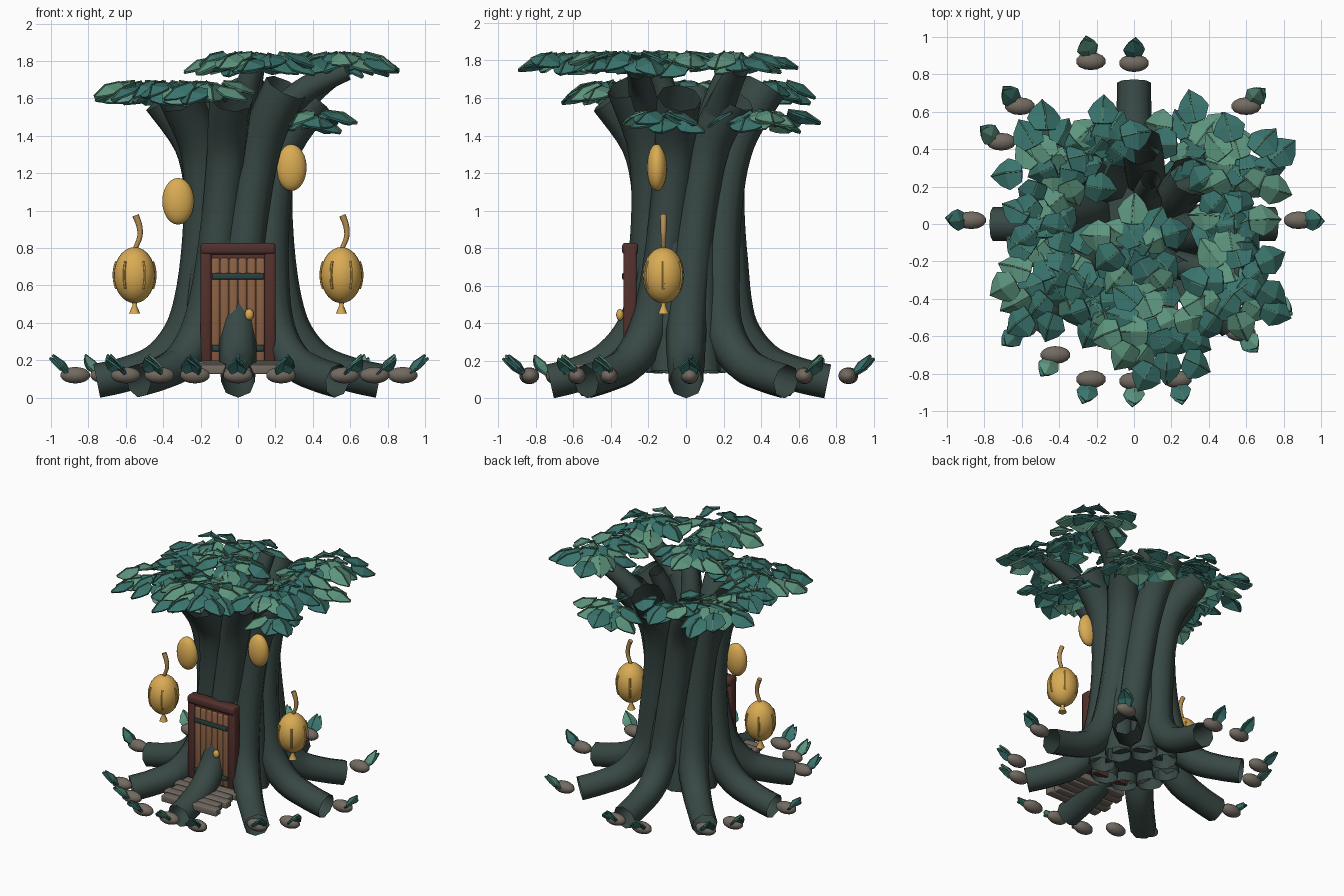
import bpy, bmesh, math, random
from mathutils import Vector, Matrix

if "Cube" in bpy.data.objects:
    bpy.data.objects.remove(bpy.data.objects["Cube"])

random.seed(7)


def material(name, rgb):
    m = bpy.data.materials.new(name)
    m.diffuse_color = (*rgb, 1)
    m.use_nodes = True
    m.node_tree.nodes["Principled BSDF"].inputs["Base Color"].default_value = m.diffuse_color
    return m


BARK = material("dark bark", (0.040, 0.066, 0.059))
FRAME = material("red brown wood", (0.085, 0.030, 0.025))
PLANK = material("door brown", (0.255, 0.117, 0.058))
STONE = material("grey stone", (0.17, 0.145, 0.12))
GOLD = material("lantern gold", (0.70, 0.41, 0.088))
STEM = material("stem tan", (0.46, 0.27, 0.085))
IRON = material("dark teal iron", (0.025, 0.055, 0.055))
LEAVES = [material("leaf teal", (0.042, 0.175, 0.155)),
          material("leaf green", (0.110, 0.30, 0.21)),
          material("leaf vein", (0.085, 0.20, 0.13))]


def finish(bm, name, mats, smooth=True):
    bmesh.ops.recalc_face_normals(bm, faces=bm.faces)
    me = bpy.data.meshes.new(name)
    bm.to_mesh(me)
    bm.free()
    for m in mats:
        me.materials.append(m)
    ob = bpy.data.objects.new(name, me)
    bpy.context.collection.objects.link(ob)
    if smooth:
        bpy.context.view_layer.objects.active = ob
        ob.select_set(True)
        bpy.ops.object.shade_smooth_by_angle(angle=math.radians(50))
        ob.select_set(False)
    return ob


def spline(pts, steps=4):
    """Catmull-Rom through points of any dimension."""
    out = []
    for i in range(len(pts) - 1):
        p = [pts[max(0, min(len(pts) - 1, i + k))] for k in (-1, 0, 1, 2)]
        for s in range(steps):
            t = s / steps
            out.append([0.5 * (2 * b + (c - a) * t + (2 * a - 5 * b + 4 * c - d) * t * t
                        + (3 * b - a - 3 * c + d) * t ** 3) for a, b, c, d in zip(*p)])
    return out + [list(pts[-1])]


def tube(name, path, mat, sides=10, caps=False):
    """Tube through (x, y, z, radius) rows."""
    bm = bmesh.new()
    pts = [Vector(p[:3]) for p in path]
    rings, side = [], None
    for i, p in enumerate(pts):
        d = (pts[min(i + 1, len(pts) - 1)] - pts[max(i - 1, 0)]).normalized()
        if side is None:
            side = d.orthogonal()
        side = (side - d * side.dot(d)).normalized()
        up = d.cross(side)
        rings.append([bm.verts.new(p + path[i][3] * (side * math.cos(a) + up * math.sin(a)))
                      for a in (2 * math.pi * k / sides for k in range(sides))])
    for a, b in zip(rings, rings[1:]):
        for k in range(sides):
            bm.faces.new((a[k], a[(k + 1) % sides], b[(k + 1) % sides], b[k]))
    if caps:
        bm.faces.new(rings[0])
        bm.faces.new(rings[-1])
    return finish(bm, name, [mat])


def box(name, loc, size, mat, bevel=0.01, rot=0):
    bm = bmesh.new()
    bmesh.ops.create_cube(bm, size=1)
    bmesh.ops.scale(bm, vec=size, verts=bm.verts)
    bmesh.ops.bevel(bm, geom=bm.edges[:], offset=bevel, segments=2, affect='EDGES', profile=0.5)
    ob = finish(bm, name, [mat])
    ob.location, ob.rotation_euler.z = loc, rot
    return ob


def ball(name, loc, radii, mat, seg=20):
    bm = bmesh.new()
    bmesh.ops.create_uvsphere(bm, u_segments=seg, v_segments=seg // 2 + 2, radius=1)
    bmesh.ops.scale(bm, vec=radii, verts=bm.verts)
    ob = finish(bm, name, [mat])
    ob.location = loc
    return ob


def add_leaf(bm, base, yaw, pitch, length, width, roll=0, index=0):
    """Folded pointed leaf with a raised vein, running from its base along yaw."""
    mx = (Matrix.Translation(base) @ Matrix.Rotation(yaw, 4, 'Z') @ Matrix.Rotation(pitch, 4, 'Y')
          @ Matrix.Rotation(roll, 4, 'X') @ Matrix.Diagonal((length, width, width, 1)))
    v = lambda x, y, z: bm.verts.new(mx @ Vector((x, y, z)))
    mid = [v(0, 0, 0), v(0.5, 0, 0.12), v(1, 0, -0.04)]
    for s in (1, -1):
        a, b, c = v(0.06, s * 0.32, -0.08), v(0.45, s * 0.5, -0.13), v(0.72, s * 0.33, -0.10)
        for f in ((mid[0], mid[1], b, a), (mid[1], mid[2], c, b)):
            bm.faces.new(f if s < 0 else f[::-1]).material_index = index
    vein = [[v(x, y, z) for y in (-0.022, 0.022)] for x, z in ((0, 0.03), (0.5, 0.15), (0.98, 0))]
    for p, q in zip(vein, vein[1:]):
        bm.faces.new((p[0], q[0], q[1], p[1])).material_index = 2


def leaf_object(bm, name, thick):
    ob = finish(bm, name, LEAVES, smooth=False)
    mod = ob.modifiers.new("thickness", 'SOLIDIFY')
    mod.thickness, mod.offset = thick, 0
    return ob


# Trunk: eight twisting strands, each a root below and a flared branch above
PROFILE = [(0.755, 0.090, 0, 0.092), (0.60, 0.125, 0, 0.093), (0.43, 0.19, 0, 0.10),
           (0.30, 0.33, 0, 0.107), (0.235, 0.52, 3, 0.107), (0.20, 0.80, 11, 0.106),
           (0.20, 1.10, 22, 0.106), (0.245, 1.36, 32, 0.111), (0.40, 1.60, 40, 0.118)]
for i in range(8):
    path = []
    for r, z, twist, rad in spline(PROFILE):
        a = math.radians(45 * i + twist)
        lift = 0.06 * (i in (1, 6)) * max(0, (z - 1.3) / 0.3)
        bulge = 0.022 * (i in (1, 2)) * min(1, max(0, (z - 0.4) / 0.3))
        if i == 6:  # the front root is slimmer where it meets the door and ends sooner
            bulge = -0.03 * (r > 0.5) * (r - 0.5) / 0.25
            rad *= 1 - 0.2 * max(0, 1 - abs(z - 0.5) / 0.3)
        path.append(((r + bulge) * math.cos(a), (r + bulge) * math.sin(a), z + lift, rad))
    tube(f"trunk_strand_{i}", path, BARK, sides=8)
    # short filler strands between the roots
    b = math.radians(45 * i + 22.5)
    tube(f"base_strand_{i}", [(r * math.cos(b), r * math.sin(b), z, 0.095) for r, z in
         ((0.235, 0.14), (0.215, 0.35), (0.195, 0.6), (0.17, 0.85))], BARK, sides=8)
core = [(0, 0, 0.2, 0.20), (0, 0, 0.7, 0.21), (0, 0, 1.1, 0.21), (0, 0, 1.36, 0.21)]
tube("trunk_core", core, BARK, sides=16, caps=True)

# Upper boughs
BOUGHS = [[(0.24, -0.22, 1.54), (0.38, -0.24, 1.66), (0.58, -0.26, 1.75)],
          [(0.26, 0.16, 1.48), (0.40, 0.22, 1.64), (0.56, 0.28, 1.76)],
          [(0.00, -0.06, 1.36), (0.03, -0.10, 1.58), (0.08, -0.15, 1.77)],
          [(0.10, 0.10, 1.36), (0.06, 0.16, 1.58), (0.09, 0.24, 1.78)]]
for i, pts in enumerate(BOUGHS):
    tube(f"bough_{i}", spline([(*p, r) for p, r in zip(pts, (0.08, 0.068, 0.055))]), BARK, sides=8)

# Canopy: flat-topped clusters of outward pointing leaves (x, y, z, radius)
CLUSTERS = [(0.12, -0.57, 1.79, 0.33), (0.55, -0.33, 1.79, 0.31), (0.56, 0.29, 1.79, 0.29),
            (0.02, -0.12, 1.79, 0.28), (-0.43, -0.29, 1.635, 0.35), (-0.42, 0.31, 1.635, 0.33),
            (-0.17, 0.46, 1.635, 0.22), (-0.50, 0.0, 1.635, 0.22), (-0.18, -0.42, 1.635, 0.24),
            (0.33, 0.42, 1.48, 0.28), (0.42, -0.12, 1.48, 0.20), (0.54, 0.0, 1.79, 0.22)]
for ci, (cx, cy, cz, cr) in enumerate(CLUSTERS):
    bm = bmesh.new()
    n = max(9, round(185 * cr * cr))
    for k in range(n):
        r = cr * math.sqrt((k + 0.4) / n)
        a = k * 2.39996 + ci
        yaw = a + random.uniform(-0.5, 0.5)
        start = r - 0.11
        z = cz + 0.048 - 0.028 * (k % 2) + random.uniform(-0.006, 0.006)
        add_leaf(bm, (cx + start * math.cos(a), cy + start * math.sin(a), z), yaw,
                 random.uniform(0.28, 0.52), random.uniform(0.17, 0.195), random.uniform(0.155, 0.18),
                 random.uniform(-0.3, 0.3), random.choice((0, 0, 1)))
    leaf_object(bm, f"leaf_cluster_{ci}", 0.012)

# Door with frame, planks, straps and knob
for s in (-1, 1):
    box("door_post", (s * 0.172, -0.298, 0.50), (0.058, 0.07, 0.62), FRAME, 0.012)
box("door_lintel", (0, -0.298, 0.797), (0.40, 0.085, 0.062), FRAME, 0.016)
box("door_back", (0, -0.29, 0.48), (0.30, 0.05, 0.58), FRAME, 0.004)
for k in range(6):
    box("door_plank", (-0.12 + k * 0.048, -0.314, 0.47), (0.046, 0.03, 0.555), PLANK, 0.011)
for z in (0.65, 0.265):
    box("door_strap", (0, -0.333, z), (0.28, 0.014, 0.034), IRON, 0.005)
ball("door_knob", (0.06, -0.352, 0.445), (0.024, 0.02, 0.031), GOLD, seg=12)

# Doorstep slats
for k in range(5):
    box("step_slat", (0.02 + 0.014 * (-1) ** k, -0.365 - 0.064 * k, 0.175 - 0.006 * k),
        (0.46, 0.066, 0.05), STONE, 0.006, rot=0.02 * (-1) ** k)

# Hanging ribbed lanterns
for s in (-1, 1):
    c = Vector((s * 0.553, -0.12, 0.655))
    ball("lantern_body", c, (0.111, 0.111, 0.15), GOLD, seg=24)
    for k in range(6):
        a = k * math.pi / 3
        rib = [(c.x + 0.111 * math.cos(t) * math.cos(a), c.y + 0.111 * math.cos(t) * math.sin(a),
                c.z + 0.152 * math.sin(t), 0.007) for t in (-0.5, -0.3, -0.1, 0.1, 0.3, 0.5)]
        tube("lantern_rib", rib, GOLD, sides=6, caps=True)
    tube("lantern_tassel", [(c.x, c.y, 0.52, 0.018), (c.x, c.y, 0.495, 0.011), (c.x, c.y, 0.45, 0.03)],
         GOLD, sides=10, caps=True)
    tube("lantern_stem", spline([(c.x, c.y, 0.79, 0.012), (c.x + 0.028, c.y, 0.86, 0.014),
                                 (c.x + 0.025, c.y, 0.92, 0.016), (c.x + 0.005, c.y, 0.975, 0.018)]),
         STEM, sides=8, caps=True)

# Glowing oval windows on the trunk sides
ball("left_oval", (-0.32, -0.16, 1.05), (0.085, 0.054, 0.125), GOLD)
ball("right_oval", (0.285, -0.155, 1.23), (0.082, 0.054, 0.125), GOLD)

# Ring of stones, each with a pair of sprouting leaves
STONES = [(0, 0.86), (-0.23, 0.87), (-0.61, 0.63), (-0.71, 0.44), (-0.87, 0.02), (0.60, 0.63),
          (0.88, 0.02), (0.57, -0.58), (-0.60, -0.56), (-0.42, -0.70), (-0.23, -0.83),
          (0, -0.84), (0.23, -0.83), (0.73, -0.41)]
bm = bmesh.new()
for i, (x, y) in enumerate(STONES):
    ball("stone", (x, y, 0.12), (0.082, 0.048, 0.044), STONE, seg=14)
    d = math.atan2(y, x)
    for k, off in enumerate((-0.08, 0.08)):
        r = math.hypot(x, y) + 0.022
        add_leaf(bm, (r * math.cos(d), r * math.sin(d), 0.125), d + off, -0.66 - 0.16 * k,
                 0.145, 0.105, 0, k * (i % 2))
leaf_object(bm, "sprouts", 0.010)
